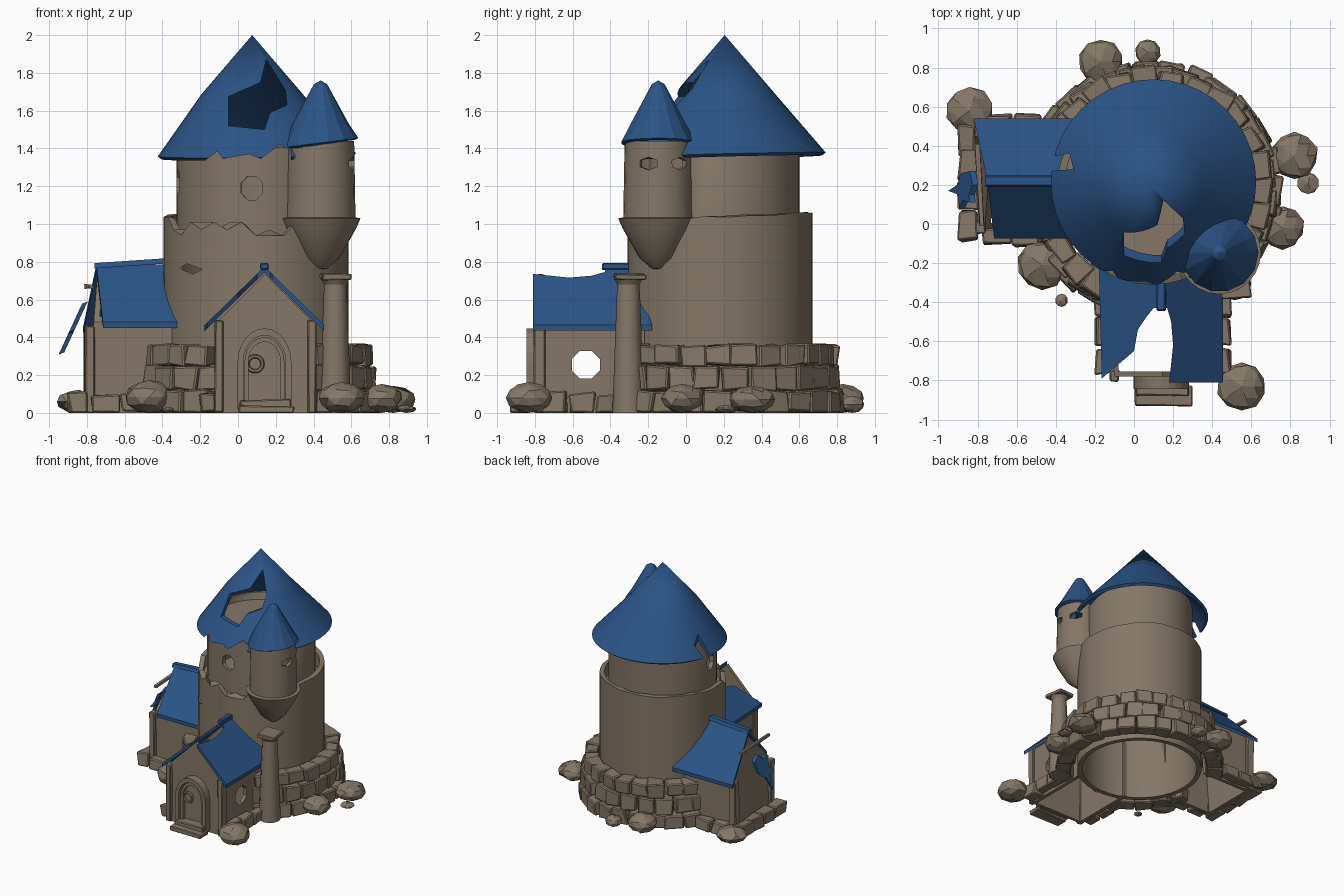
import bpy, bmesh, math, random
from mathutils import Vector, Matrix

if "Cube" in bpy.data.objects:
    bpy.data.objects.remove(bpy.data.objects["Cube"])

random.seed(4)
V = Vector
TC = (0.095, 0.18)          # tower axis


def material(name, rgb):
    m = bpy.data.materials.new(name)
    m.diffuse_color = (*rgb, 1)
    m.use_nodes = True
    m.node_tree.nodes["Principled BSDF"].inputs["Base Color"].default_value = m.diffuse_color
    return m


STONE = material("brown stone", (0.235, 0.185, 0.135))
BLUE = material("blue roof", (0.024, 0.088, 0.24))


def finish(name, bm, mat):
    me = bpy.data.meshes.new(name)
    bm.to_mesh(me)
    bm.free()
    me.materials.append(mat)
    ob = bpy.data.objects.new(name, me)
    bpy.context.collection.objects.link(ob)
    return ob


def activate(ob):
    bpy.ops.object.select_all(action='DESELECT')
    ob.select_set(True)
    bpy.context.view_layer.objects.active = ob


def smooth(ob):
    activate(ob)
    bpy.ops.object.shade_smooth_by_angle(angle=math.radians(32))


def lathe(name, profile, centre, mat, segs=40, tweak=None):
    """Revolve a closed (r, z) loop; tweak(i, angle) moves a point (dx, dy, dz)."""
    bm = bmesh.new()
    rings = []
    for i, (r, z) in enumerate(profile):
        ring = []
        for j in range(segs if r > 0 else 1):
            a = 2 * math.pi * j / segs
            d = V(tweak(i, math.degrees(a))) if tweak else V((0, 0, 0))
            ring.append(bm.verts.new(V((centre[0] + r * math.cos(a), centre[1] + r * math.sin(a), z)) + d))
        rings.append(ring if r > 0 else ring * segs)
    for a, b in zip(rings, rings[1:] + rings[:1]):
        for j in range(segs):
            k = (j + 1) % segs
            f = list(dict.fromkeys((a[j], a[k], b[k], b[j])))
            if len(f) > 2:
                bm.faces.new(f)
    loose = [v for v in bm.verts if not v.link_faces]
    bmesh.ops.delete(bm, geom=loose, context='VERTS')
    return finish(name, bm, mat)


def solid(name, pts, vec, mat):
    """Extrude a flat polygon along vec."""
    bm = bmesh.new()
    f = bm.faces.new([bm.verts.new(p) for p in pts])
    ext = bmesh.ops.extrude_face_region(bm, geom=[f], use_keep_orig=True)
    bmesh.ops.translate(bm, vec=vec, verts=[e for e in ext["geom"] if isinstance(e, bmesh.types.BMVert)])
    bmesh.ops.recalc_face_normals(bm, faces=bm.faces)
    return finish(name, bm, mat)


def ngon(c, u, v, ru, rv, n=8):
    return [V(c) + V(u) * ru * math.cos((i + .5) * 2 * math.pi / n) + V(v) * rv * math.sin((i + .5) * 2 * math.pi / n)
            for i in range(n)]


def cut(ob, pts, vec):
    c = solid("cutter", pts, vec, ob.data.materials[0])
    c.hide_render = True
    activate(ob)
    m = ob.modifiers.new("cut", 'BOOLEAN')
    m.operation, m.solver, m.object = 'DIFFERENCE', 'EXACT', c
    bpy.ops.object.modifier_apply(modifier=m.name)
    bpy.data.objects.remove(c)


def radial_cut(ob, c, deg, r, z, ru, rv, depth=0.16, n=8):
    """Window hole pointing away from an axis."""
    a = math.radians(deg)
    d = V((math.cos(a), math.sin(a), 0))
    p = V((c[0], c[1], z)) + d * (r - depth / 2)
    cut(ob, ngon(p, (-d.y, d.x, 0), (0, 0, 1), ru, rv, n), d * depth)


def block(bm, loc, dims, rz=0, jit=0.012):
    m = Matrix.Translation(loc) @ Matrix.Rotation(rz, 4, 'Z') @ Matrix.Diagonal((*dims, 1))
    for v in bmesh.ops.create_cube(bm, size=1, matrix=m)["verts"]:
        v.co += V([random.uniform(-jit, jit) for _ in range(3)])
        v.co.z = max(v.co.z, 0)


def blocks(name, items, mat=STONE, jit=0.012, bevel=0.008):
    bm = bmesh.new()
    for it in items:
        block(bm, *it, jit=jit)
    if bevel:
        bmesh.ops.bevel(bm, geom=bm.edges[:], offset=bevel, segments=1, affect='EDGES')
    return finish(name, bm, mat)


# Lower tower wall with a broken parapet
def parapet(i, a):
    if i not in (1, 2):
        return (0, 0, 0)
    if 200 < a < 290:
        return (0, 0, random.choice((-.10, -.07, -.03)))
    return (0, 0, .02 * math.sin(math.radians(a)) + random.uniform(-.006, .006))


low = lathe("lower_tower", [(.49, 0), (.49, 1.04), (.452, 1.04), (.452, 0)], TC, STONE, tweak=parapet)
cut(low, [(-.31, -.5, .765), (-.27, -.5, .79), (-.19, -.5, .76), (-.24, -.5, .735)], (0, .45, 0))

# Upper tower with windows, its rim reaching up under the roof
up = lathe("upper_tower", [(.46, .92), (.46, .94), (.42, .94), (.42, 1.405), (.405, 1.44), (.385, 1.44), (.385, 1.40),
                           (0, 1.40), (0, 1.38), (.385, 1.38), (.385, .94), (0, .94), (0, .92)], TC, STONE,
           tweak=lambda i, a: (0, .02, .02 * math.sin(math.radians(a))) if i in (4, 5) else (0, 0, 0))
radial_cut(up, TC, 267, .42, 1.19, .062, .067)
radial_cut(up, TC, 188, .42, 1.22, .06, .07)

# Main roof: torn front edge, a large hole and a side notch
roof = lathe("main_roof", [(.525, 1.365), (.27, 1.685), (0, 2.0), (0, 1.965), (.505, 1.35)], (.1, .215), BLUE,
             tweak=lambda i, a: (0, 0, .015 * math.cos(math.radians(a - 60))) if i in (0, 4) else (-.025, -.01, 0))
cut(roof, [(x, -.6, z) for x, z in ((-.05, 1.675), (.12, 1.75), (.15, 1.87), (.25, 1.71), (.26, 1.63), (.17, 1.59),
                                    (.14, 1.5), (-.05, 1.52))], (0, .78, 0))
cut(roof, [(x, -.6, z) for x, z in ((-.17, 1.2), (-.17, 1.34), (-.11, 1.385), (-.08, 1.345), (.06, 1.37), (.12, 1.345),
                                    (.22, 1.42), (.28, 1.39), (.28, 1.2))], (0, .6, 0))
cut(roof, [(-.45, .27, 1.3), (-.31, .28, 1.3), (-.33, .36, 1.3), (-.45, .34, 1.3)], (0, 0, .3))

# Corner turret with corbel and slit windows
KC = (.437, -.147)
tur = lathe("turret", [(0, .76), (.035, .765), (.1, .82), (.185, .97), (.212, 1.03), (.185, 1.035), (.178, 1.44),
                       (.15, 1.44), (.15, 1.04), (0, 1.04)], KC, STONE, 24)
for deg in (-17, 40):
    radial_cut(tur, KC, deg, .175, 1.32, .055, .034, n=6)
lathe("turret_roof", [(.2, 1.43), (.15, 1.53), (.035, 1.74), (0, 1.76), (0, 1.73), (.18, 1.42)], KC, BLUE, 14,
      tweak=lambda i, a: (0, 0, .025 * math.cos(math.radians(a))) if i in (0, 5) else (0, 0, 0))
for ob in (low, up, roof, tur):
    smooth(ob)

# Porch: hollow gabled walls, open at the top, with side windows
porch = solid("porch_walls", [(x, -.78, z) for x, z in ((-.11, 0), (.40, 0), (.40, .48), (.145, .735), (-.11, .48))],
              (0, .56, 0), STONE)
cut(porch, [(x, -.755, z) for x, z in ((-.08, -.1), (.37, -.1), (.37, .9), (-.08, .9))], (0, .8, 0))
cut(porch, ngon((-.3, -.53, .255), (0, 1, 0), (0, 0, 1), .08, .08), (1, 0, 0))


def slab(name, plan, height, t=.022):
    solid(name, [(x, y, height(x, y)) for x, y in plan], (0, 0, -t * 1.4), BLUE)


# Porch roof, broken open along the ridge
porch_h = lambda x, y: .775 - abs(x - .14) * .98
slab("porch_roof_right", [(.14, -.43), (.17, -.43), (.19, -.5), (.2, -.62), (.18, -.81), (.455, -.81), (.455, -.18),
                          (.14, -.29)], porch_h)
slab("porch_roof_left", [(.14, -.43), (.1, -.43), (.06, -.48), (.02, -.54), (0, -.65), (-.165, -.79), (-.18, -.21),
                         (.14, -.29)], porch_h)
blocks("porch_ridge", [((.14, -.35, .775), (.045, .19, .035))], BLUE, .003, .006)

# Left wing with sloping end wall
wing_pts = lambda h, top, wall, base, off: [(-.80 + off + .075 * z, .225 + y, z) for y, z in
                                            ((-h, base), (h, base), (h, wall), (0, top), (-h, wall))]
wing = solid("wing_walls", wing_pts(.25, .74, .48, 0, 0), (.46, 0, 0), STONE)
cut(wing, wing_pts(.22, .9, .9, -.1, .03), (.8, 0, 0))
wing_h = lambda x, y: .785 - abs(y - .22) * 1.03
slab("wing_roof_front", [(-.75, .22), (-.715, -.075), (-.29, -.075), (-.38, .22)], wing_h)
slab("wing_roof_back", [(-.75, .22), (-.82, .54), (-.25, .54), (-.37, .22)], wing_h)
solid("wing_ridge", [(-.76, y, z) for y, z in ((.19, .765), (.25, .765), (.24, .793), (.2, .793))],
      (.37, 0, .025), BLUE)

# Torn banner and its pole on the wing end
bx = lambda z: -.92 + (z - .32) * .46
solid("banner", [(bx(z), y, z) for y, z in ((.27, .56), (.2, .59), (.15, .55), (.11, .56), (.12, .48), (.08, .44),
                                            (.15, .43), (.17, .32), (.20, .42), (.26, .46))], (-.03, 0, -.012), BLUE)
blocks("banner_pole", [((-.79, .2, .67), (.022, .42, .022), .05)], STONE, .003, 0)

# Arched door, frame, panel, handle and steps
def arch(r, z0, z1, y):
    n = 12
    top = [(.14 + r * math.cos(math.pi * i / n), y, z1 + r * 1.25 * math.sin(math.pi * i / n)) for i in range(n + 1)]
    return [(.14 + r, y, z0)] + top + [(.14 - r, y, z0)]


for nm, r, t, y, z1 in (("door_frame", .142, .03, -.845, .27), ("door_inner_frame", .105, .02, -.825, .27)):
    fr = solid(nm, arch(r, .02, z1, y), (0, -.775 - y, 0), STONE)
    cut(fr, arch(r - t, -.1, z1, y - .1), (0, .4, 0))
solid("door", arch(.1, .02, .27, -.795), (0, .02, 0), STONE)
bpy.ops.mesh.primitive_torus_add(location=(.09, -.805, .26), rotation=(math.pi / 2, 0, 0), major_radius=.04,
                                 minor_radius=.011, major_segments=14, minor_segments=6)
bpy.context.object.name = "door_handle"
bpy.context.object.data.materials.append(STONE)
blocks("steps", [((.15, -.88, .02), (.29, .1, .04)), ((.145, -.83, .045), (.27, .1, .05))], STONE, .006, .006)
blocks("porch_posts", [((x, -.775, .245), (.045, .06, .49)) for x in (-.1, .39)], STONE, .005, .006)
blocks("wing_posts", [((-.785, y, .23), (.06, .06, .46)) for y in (-.02, .47)], STONE, .006, .006)

# Free-standing column
smooth(lathe("column", [(0, 0), (.085, 0), (.062, .62), (.058, .68), (.075, .71), (0, .71)], (.515, -.305), STONE, 12))
blocks("column_cap", [((.515, -.3, .72), (.15, .16, .035), .1)], STONE, .006, .006)

# Three courses of stones around the tower
course = []
for row, (z, h, r) in enumerate(((0, .12, .595), (.12, .13, .575), (.25, .11, .555))):
    n = 27
    for k in range(n):
        a = 360 * (k + .5 * (row % 2)) / n + random.uniform(-1.5, 1.5)
        if 158 < a < 196 or 251 < a < 297:
            continue
        q = math.radians(a)
        d = .11 + random.uniform(-.01, .025)
        course.append(((TC[0] + r * math.cos(q), TC[1] + r * math.sin(q), z + h / 2),
                       (d, 2 * math.pi * r / n * 1.02, h * .98), q + random.uniform(-.1, .1)))
blocks("tower_stones", course)

# Footing stones along the porch and wing
foot = [((x, y, .05), (.08, .13, random.uniform(.09, .12))) for x in (-.16, .45) for y in (-.7, -.55, -.41)]
foot += [((-.85, y, .05), (.09, .15, .11)) for y in (-.01, .15, .3, .43)]
foot += [((x, y, .05), (.14, .08, .1)) for x in (-.7, -.55) for y in (-.07, .52)]
blocks("footing_stones", foot)

# Loose boulders
for i, (x, y, r, h) in enumerate(((-.84, .58, .12, .12), (-.17, .83, .115, .15), (.07, .88, .065, .09),
                                  (.82, .35, .12, .14), (.89, .21, .055, .04), (.76, -.02, .11, .15),
                                  (-.47, -.21, .125, .17), (-.37, -.39, .033, .03), (.55, -.83, .125, .16))):
    bm = bmesh.new()
    bmesh.ops.create_icosphere(bm, subdivisions=2, radius=1)
    for v in bm.verts:
        k = random.uniform(.96, 1.05)
        v.co = V((x + v.co.x * r * k, y + v.co.y * r * k, max(0, h * .5 + v.co.z * h * .52)))
    bmesh.ops.dissolve_limit(bm, angle_limit=math.radians(22), verts=bm.verts[:], edges=bm.edges[:])
    finish(f"boulder_{i + 1}", bm, STONE)
